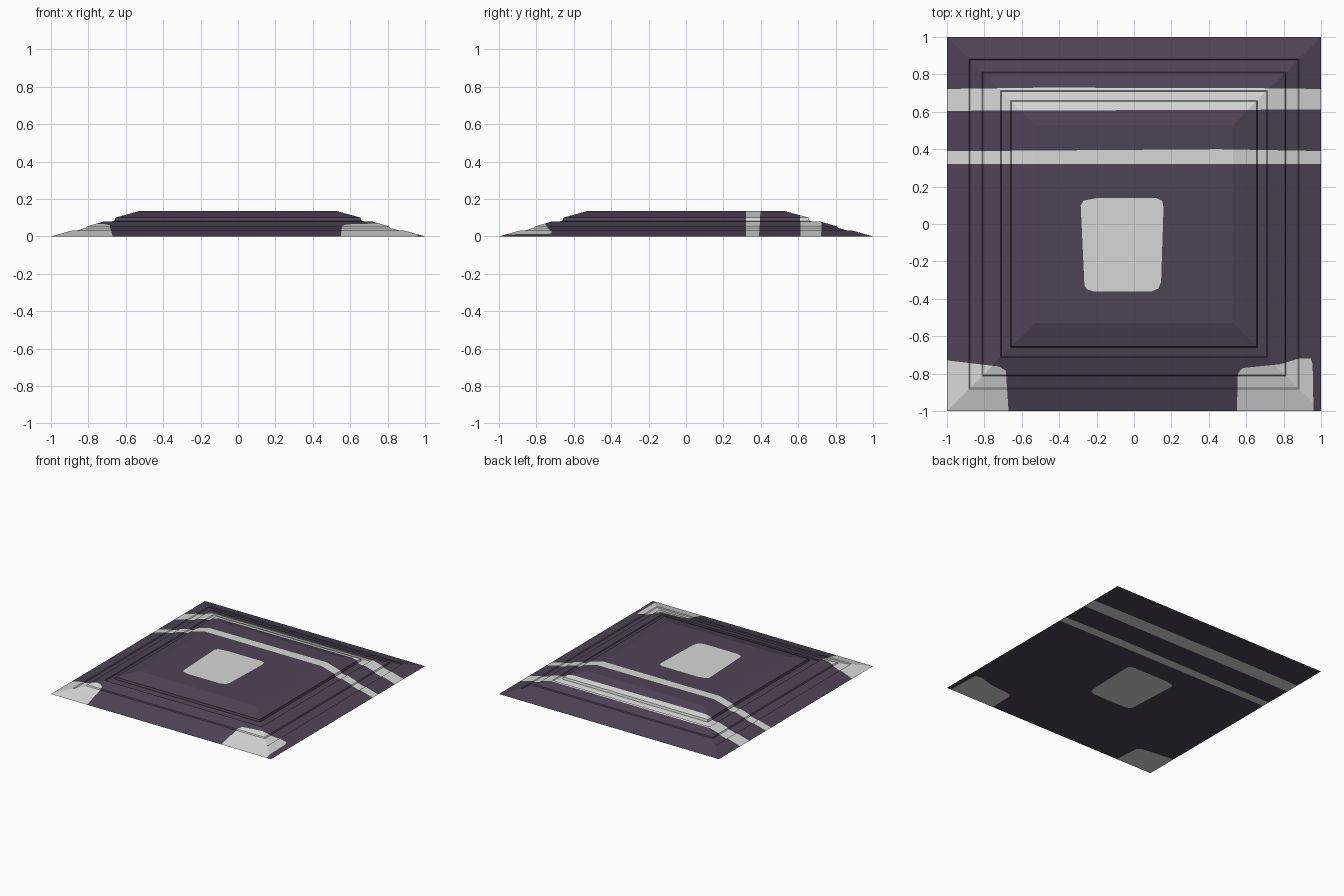
import bpy, bmesh
from mathutils import Vector

if "Cube" in bpy.data.objects:
    bpy.data.objects.remove(bpy.data.objects["Cube"])


def material(name, rgb):
    m = bpy.data.materials.new(name)
    m.diffuse_color = (*rgb, 1)
    m.use_nodes = True
    m.node_tree.nodes["Principled BSDF"].inputs["Base Color"].default_value = m.diffuse_color
    return m


# Square cross-section from rim to flat top: (half width, height)
PROFILE = [(1, 0), (.882, .033), (.876, .028), (.812, .046), (.806, .054),
           (.714, .081), (.708, .075), (.66, .083), (.655, .101), (.53, .135)]

# Pale painted patches as convex outlines in plan, clockwise from above
PATCHES = [
    # back wide stripe and narrow stripe
    [(-1.01, .605), (-1.01, .722), (-.5, .729), (.6, .727), (1.01, .722), (1.01, .612)],
    [(-1.01, .322), (-1.01, .389), (.45, .40), (1.01, .39), (1.01, .322)],
    # centre patch
    [(-.265, -.33), (-.285, .10), (-.27, .125), (-.20, .138), (.12, .138),
     (.15, .125), (.158, .09), (.145, -.31), (.13, -.345), (.09, -.362),
     (-.21, -.362), (-.25, -.35)],
    # front left corner
    [(-1.01, -1.01), (-1.01, -.728), (-.72, -.762), (-.685, -.785), (-.67, -1.01)],
    # front right corner, two pieces
    [(.55, -1.01), (.555, -.80), (.58, -.77), (.78, -.75), (.78, -1.01)],
    [(.78, -1.01), (.78, -.75), (.88, -.72), (.945, -.72), (.955, -.75), (.96, -1.01)],
]


def edges_of(poly):
    return [(Vector(a), Vector(b)) for a, b in zip(poly, poly[1:] + poly[:1])]


def inside(poly, p):
    return all((b - a).cross(p - a) < 0 for a, b in edges_of(poly))


def overlaps(face, poly):
    for k in (0, 1):
        f = [v.co[k] for v in face.verts]
        q = [p[k] for p in poly]
        if max(f) <= min(q) or min(f) >= max(q):
            return False
    return True


# Stepped slab
bm = bmesh.new()
rings = [[bm.verts.new((sx * r, sy * r, z)) for sx, sy in
          ((-1, -1), (1, -1), (1, 1), (-1, 1))] for r, z in PROFILE]
for lo, hi in zip(rings, rings[1:]):
    for i in range(4):
        j = (i + 1) % 4
        bm.faces.new((lo[i], lo[j], hi[j], hi[i]))
bm.faces.new(rings[-1])
bm.faces.new(rings[0][::-1])

# Cut the patch outlines into the surface
for poly in PATCHES:
    for a, b in edges_of(poly):
        d = b - a
        faces = [f for f in bm.faces if overlaps(f, poly)]
        geom = set(faces)
        for f in faces:
            geom.update(f.edges)
            geom.update(f.verts)
        bmesh.ops.bisect_plane(bm, geom=list(geom), dist=1e-5,
                               plane_co=(a.x, a.y, 0), plane_no=(d.y, -d.x, 0))

# Colour faces that lie inside a patch
for f in bm.faces:
    c = f.calc_center_median().xy
    f.material_index = int(any(inside(p, c) for p in PATCHES))

mesh = bpy.data.meshes.new("stepped_slab")
bm.to_mesh(mesh)
bm.free()
mesh.materials.append(material("dark purple", (.078, .056, .090)))
mesh.materials.append(material("pale grey", (.68, .68, .68)))
slab = bpy.data.objects.new("stepped_slab", mesh)
bpy.context.collection.objects.link(slab)
